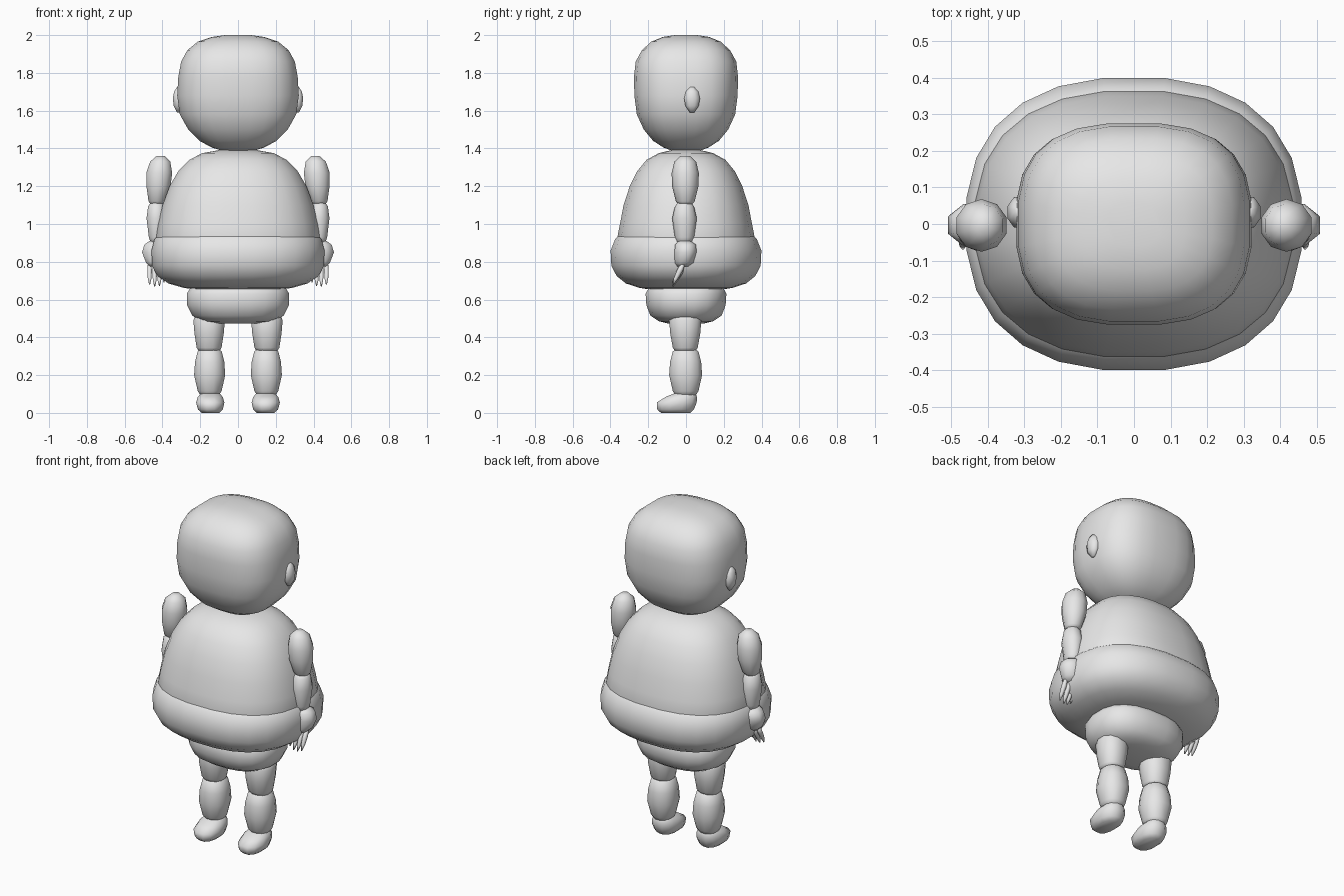
import bpy, bmesh, math

grey = bpy.data.materials.new("plain_grey")
grey.diffuse_color = (0.8, 0.8, 0.8, 1)


def ring_point(angle, n):
    """Point on a unit superellipse; n = 2 is round, higher is boxier."""
    c, s = math.cos(angle), math.sin(angle)
    return (math.copysign(abs(c) ** (2 / n), c), math.copysign(abs(s) ** (2 / n), s))


def loft(name, rings, segs=12, n=2.0, mirror=False):
    """Skin rings of (z, half width, half depth, centre x, centre y)."""
    bm = bmesh.new()
    loops = []
    for z, rx, ry, cx, cy in rings:
        loop = []
        for i in range(segs):
            px, py = ring_point(2 * math.pi * (i + 0.5) / segs, n)
            loop.append(bm.verts.new((cx + rx * px, cy + ry * py, z)))
        loops.append(loop)
    for a, b in zip(loops, loops[1:]):
        for i in range(segs):
            j = (i + 1) % segs
            bm.faces.new((a[i], a[j], b[j], b[i]))
    bm.faces.new(loops[0])
    bm.faces.new(loops[-1])
    bmesh.ops.recalc_face_normals(bm, faces=bm.faces)
    for f in bm.faces:
        f.smooth = True
    me = bpy.data.meshes.new(name)
    bm.to_mesh(me)
    bm.free()
    me.materials.append(grey)
    ob = bpy.data.objects.new(name, me)
    bpy.context.collection.objects.link(ob)
    if mirror:
        ob.modifiers.new("other_side", 'MIRROR')
    return ob


def centred(rows, cx=0.0, cy=0.0):
    return [(z, rx, ry, cx, cy) for z, rx, ry in rows]


# Head: rounded block
loft("head", centred([
    (1.39, 0.09, 0.08), (1.405, 0.14, 0.12), (1.44, 0.205, 0.175), (1.50, 0.265, 0.225),
    (1.58, 0.31, 0.262), (1.68, 0.324, 0.275), (1.78, 0.318, 0.277), (1.86, 0.303, 0.268),
    (1.92, 0.27, 0.235), (1.965, 0.215, 0.185), (1.99, 0.14, 0.125), (2.0, 0.07, 0.06)]),
    24, 2.7)

# Ears
loft("ears", centred([
    (1.59, 0.008, 0.012), (1.625, 0.026, 0.038), (1.665, 0.032, 0.045),
    (1.70, 0.024, 0.036), (1.725, 0.008, 0.012)], 0.316, 0.032), 8, mirror=True)

# Chest: bell shape ending inside the belly
loft("chest", centred([
    (0.80, 0.42, 0.35), (0.93, 0.436, 0.366), (1.00, 0.425, 0.352), (1.10, 0.402, 0.333),
    (1.20, 0.365, 0.30), (1.28, 0.318, 0.26), (1.34, 0.26, 0.21), (1.375, 0.19, 0.145),
    (1.393, 0.09, 0.07)]), 24, 2.4)

# Belly: wide bulging band under the chest
loft("belly", centred([
    (0.65, 0.20, 0.17), (0.662, 0.29, 0.25), (0.685, 0.37, 0.32), (0.725, 0.43, 0.37),
    (0.78, 0.458, 0.398), (0.86, 0.461, 0.402), (0.92, 0.445, 0.378), (0.955, 0.41, 0.345),
    (0.97, 0.34, 0.28)]), 24, 2.4)

# Pelvis
loft("pelvis", centred([
    (0.472, 0.12, 0.09), (0.485, 0.19, 0.145), (0.515, 0.245, 0.19), (0.57, 0.272, 0.212),
    (0.63, 0.274, 0.216), (0.67, 0.25, 0.195)]), 20, 2.5)

# Legs
loft("thighs", centred([
    (0.325, 0.055, 0.055), (0.345, 0.068, 0.068), (0.42, 0.08, 0.082),
    (0.49, 0.086, 0.088), (0.53, 0.07, 0.07)], 0.153, -0.004), 12, 2.2, True)
loft("shins", centred([
    (0.085, 0.045, 0.05), (0.115, 0.065, 0.07), (0.20, 0.085, 0.09), (0.27, 0.08, 0.085),
    (0.325, 0.066, 0.07), (0.345, 0.04, 0.04)], 0.15, -0.002), 12, 2.2, True)
loft("feet", [
    (0.0, 0.048, 0.08, 0.146, -0.055), (0.018, 0.068, 0.10, 0.146, -0.055),
    (0.055, 0.077, 0.109, 0.147, -0.049), (0.085, 0.068, 0.085, 0.147, -0.025),
    (0.115, 0.04, 0.04, 0.147, 0.008)], 12, 2.3, True)

# Arms, hanging with a slight outward drift
loft("upper_arms", [
    (1.10, 0.03, 0.032, 0.43, -0.004), (1.12, 0.047, 0.05, 0.429, -0.004),
    (1.20, 0.067, 0.07, 0.421, -0.004), (1.27, 0.072, 0.072, 0.417, -0.004),
    (1.33, 0.056, 0.058, 0.412, -0.004), (1.36, 0.022, 0.025, 0.41, -0.004)],
    10, mirror=True)
loft("forearms", centred([
    (0.89, 0.03, 0.04), (0.93, 0.043, 0.051), (1.03, 0.056, 0.065),
    (1.095, 0.047, 0.05), (1.12, 0.025, 0.028)], 0.431, -0.008), 10, mirror=True)
loft("hands", [
    (0.775, 0.035, 0.035, 0.435, -0.018), (0.795, 0.055, 0.053, 0.436, -0.01),
    (0.85, 0.078, 0.063, 0.436, -0.003), (0.89, 0.064, 0.06, 0.437, -0.002),
    (0.91, 0.035, 0.035, 0.437, -0.008)], 8, mirror=True)

# Fingers: tapered and pointing slightly forward
for i, (x, tip) in enumerate([(0.392, 0.69), (0.416, 0.672), (0.441, 0.67), (0.468, 0.68)]):
    loft(f"fingers_{i + 1}", [
        (tip, 0.003, 0.003, x, -0.068), (tip + 0.03, 0.011, 0.012, x, -0.054),
        (tip + 0.07, 0.014, 0.017, x, -0.034), (0.80, 0.01, 0.012, x, -0.012)],
        6, mirror=True)
